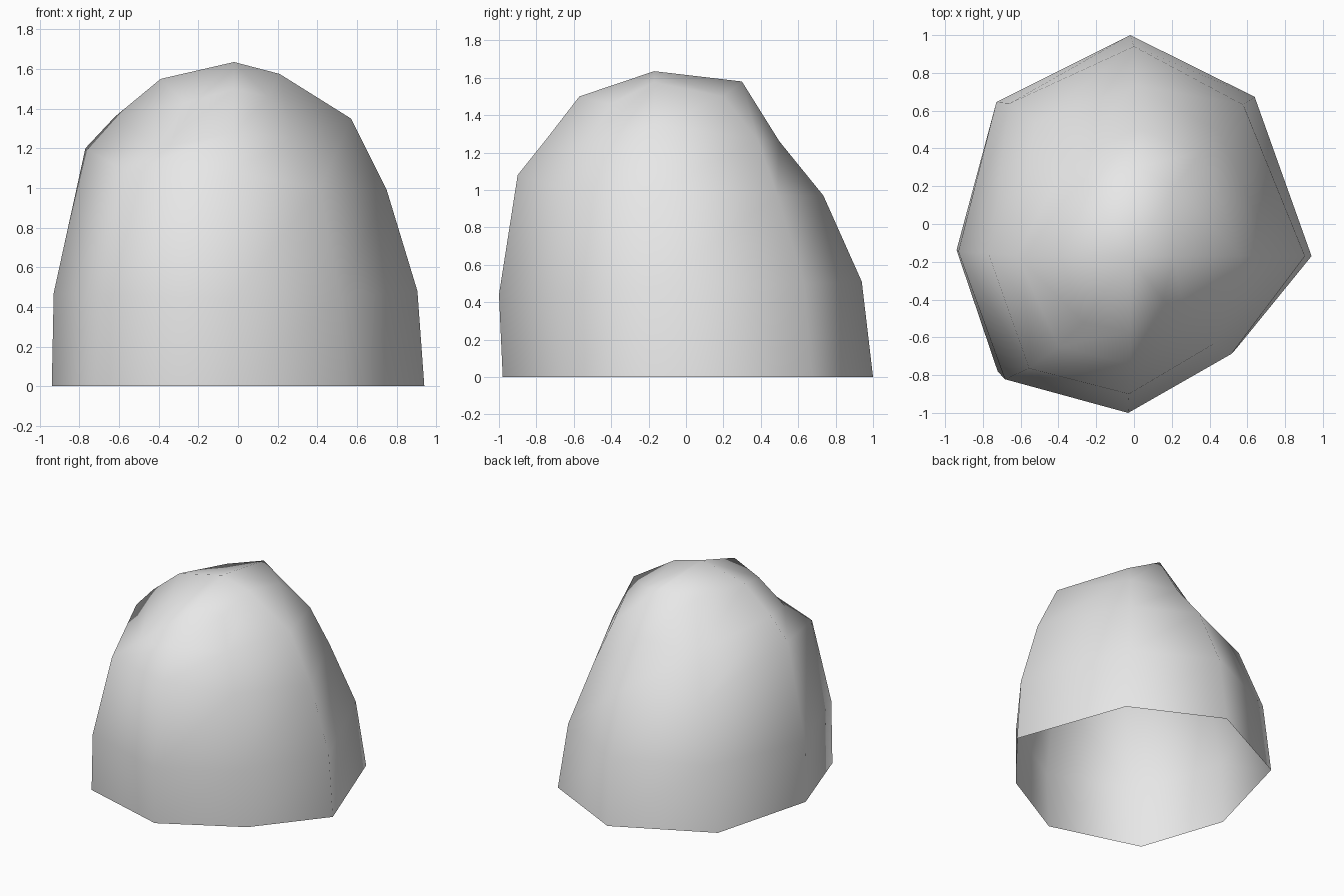
import bpy
import bmesh
from math import radians, cos, sin
from mathutils import Vector

default = bpy.data.objects.get("Cube")
if default:
    bpy.data.objects.remove(default, do_unlink=True)


def make_material(name, color):
    material = bpy.data.materials.new(name)
    material.use_nodes = True
    material.diffuse_color = color
    material.node_tree.nodes["Principled BSDF"].inputs["Base Color"].default_value = color
    return material


# Peak of the boulder, the hub that every rib runs down from
PEAK = Vector((-0.02, -0.17, 1.635))

# Ribs: angle at the base, angle near the peak, radii and heights going up
RIBS = [
    (0, 0, (0.96, 0.925, 0.77, 0.59, 0.23), (0, 0.48, 0.99, 1.35, 1.575)),       # right
    (52, 57, (1.07, 1.0, 0.81, 0.67, 0.44), (0, 0.5, 0.97, 1.27, 1.5)),          # back right
    (90, 86, (1.17, 1.11, 0.905, 0.67, 0.47), (0, 0.51, 0.97, 1.26, 1.58)),      # back
    (131, 120, (1.08, 1.03, 0.865, 0.61, 0.42), (0, 0.5, 0.93, 1.2, 1.53)),      # back left
    (178, 180, (0.92, 0.91, 0.75, 0.6, 0.37), (0, 0.47, 1.2, 1.36, 1.55)),       # left
    (221, 235, (0.93, 0.93, 0.8, 0.61, 0.43), (0, 0.46, 1.08, 1.2, 1.43)),       # front left
    (269, 270, (0.81, 0.83, 0.73, 0.57, 0.4), (0, 0.44, 1.08, 1.28, 1.5)),       # front
    (319, 307, (0.745, 0.745, 0.64, 0.46, 0.29), (0, 0.45, 1.0, 1.25, 1.46)),    # front right
]


def rib_points(base_angle, top_angle, radii, heights):
    last = len(radii) - 1
    for i, (radius, height) in enumerate(zip(radii, heights)):
        angle = radians(base_angle + (top_angle - base_angle) * i / last)
        yield (PEAK.x + radius * cos(angle), PEAK.y + radius * sin(angle), height)


# Boulder shell, open underneath
bm = bmesh.new()
ribs = [[bm.verts.new(point) for point in rib_points(*rib)] for rib in RIBS]
peak = bm.verts.new(PEAK)
for rib, following in zip(ribs, ribs[1:] + ribs[:1]):
    for i in range(len(rib) - 1):
        bm.faces.new((rib[i], following[i], following[i + 1], rib[i + 1]))
    bm.faces.new((rib[-1], following[-1], peak))
for face in bm.faces:
    face.smooth = True

mesh = bpy.data.meshes.new("boulder")
bm.to_mesh(mesh)
bm.free()
mesh.materials.append(make_material("stone grey", (0.8, 0.8, 0.8, 1)))
boulder = bpy.data.objects.new("boulder", mesh)
bpy.context.collection.objects.link(boulder)
